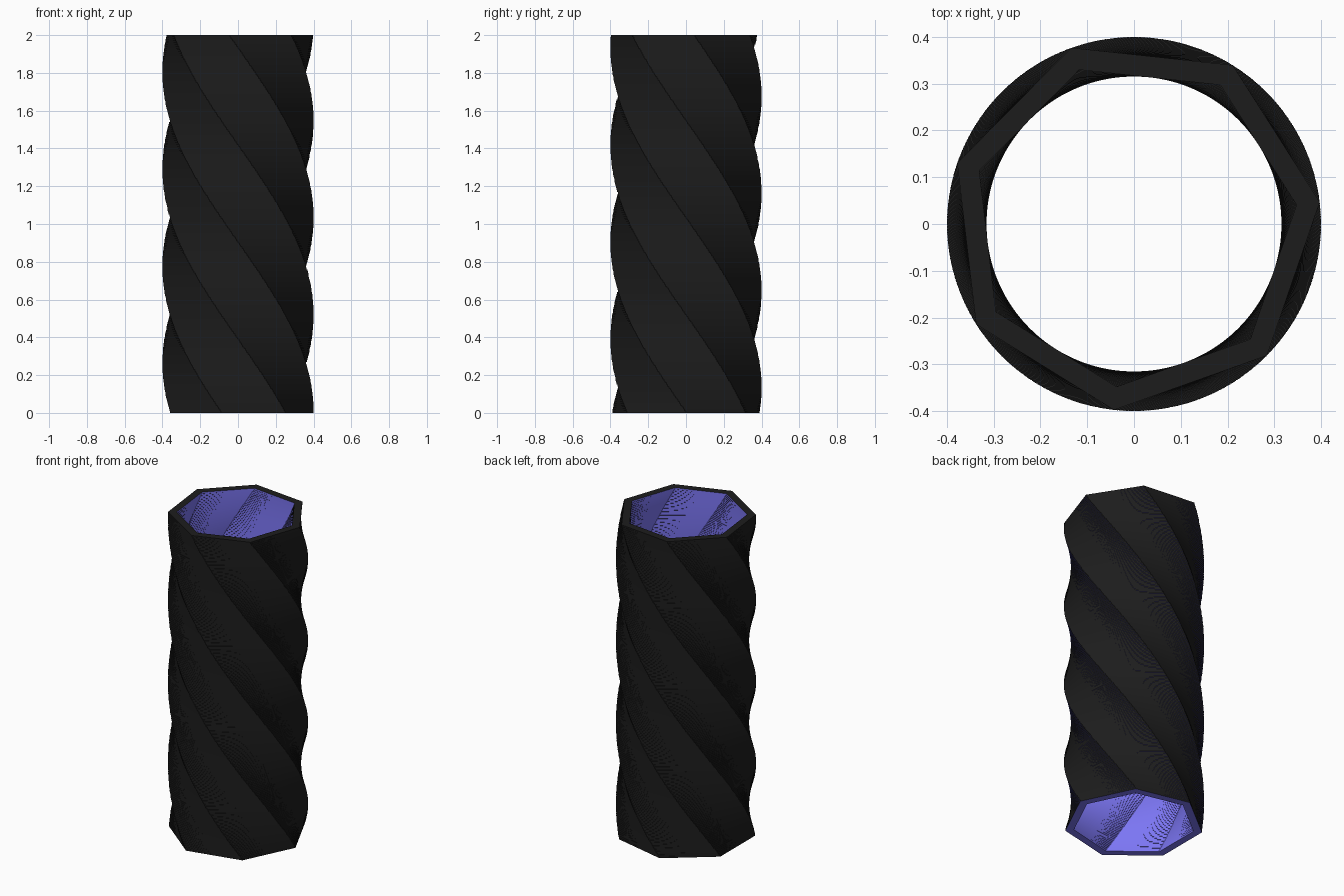
import bpy, bmesh
from math import sin, cos, radians, tau

if "Cube" in bpy.data.objects:
    bpy.data.objects.remove(bpy.data.objects["Cube"])

SIDES, LAYERS = 7, 200
R_OUT, R_IN, STEP_H, TWIST = 0.40, 0.35, 0.01, radians(-1.0)


def material(name, color):
    m = bpy.data.materials.new(name)
    m.diffuse_color = (*color, 1)
    m.use_nodes = True
    m.node_tree.nodes["Principled BSDF"].inputs["Base Color"].default_value = m.diffuse_color
    return m


def ring(bm, radius, z, turn):
    return [bm.verts.new((radius * cos(turn + tau * i / SIDES),
                          radius * sin(turn + tau * i / SIDES), z))
            for i in range(SIDES)]


def bridge(bm, a, b, mat):
    for i in range(SIDES):
        j = (i + 1) % SIDES
        f = bm.faces.new((a[i], a[j], b[j], b[i]))
        f.material_index = mat


# Stack of thin seven-sided rings, each turned one degree from the last
bm = bmesh.new()
for k in range(LAYERS):
    z, turn = k * STEP_H, k * TWIST
    out_lo, out_hi = ring(bm, R_OUT, z, turn), ring(bm, R_OUT, z + STEP_H, turn)
    in_lo, in_hi = ring(bm, R_IN, z, turn), ring(bm, R_IN, z + STEP_H, turn)
    bridge(bm, out_lo, out_hi, 0)   # outer wall
    bridge(bm, out_hi, in_hi, 0)    # top rim
    bridge(bm, in_hi, in_lo, 1)     # inner wall
    bridge(bm, in_lo, out_lo, 1)    # underside

mesh = bpy.data.meshes.new("twisted_tube")
bm.to_mesh(mesh)
bm.free()
mesh.materials.append(material("black_shell", (0.012, 0.012, 0.012)))
mesh.materials.append(material("blue_lining", (0.2, 0.18, 0.9)))
tube = bpy.data.objects.new("twisted_tube", mesh)
bpy.context.collection.objects.link(tube)
